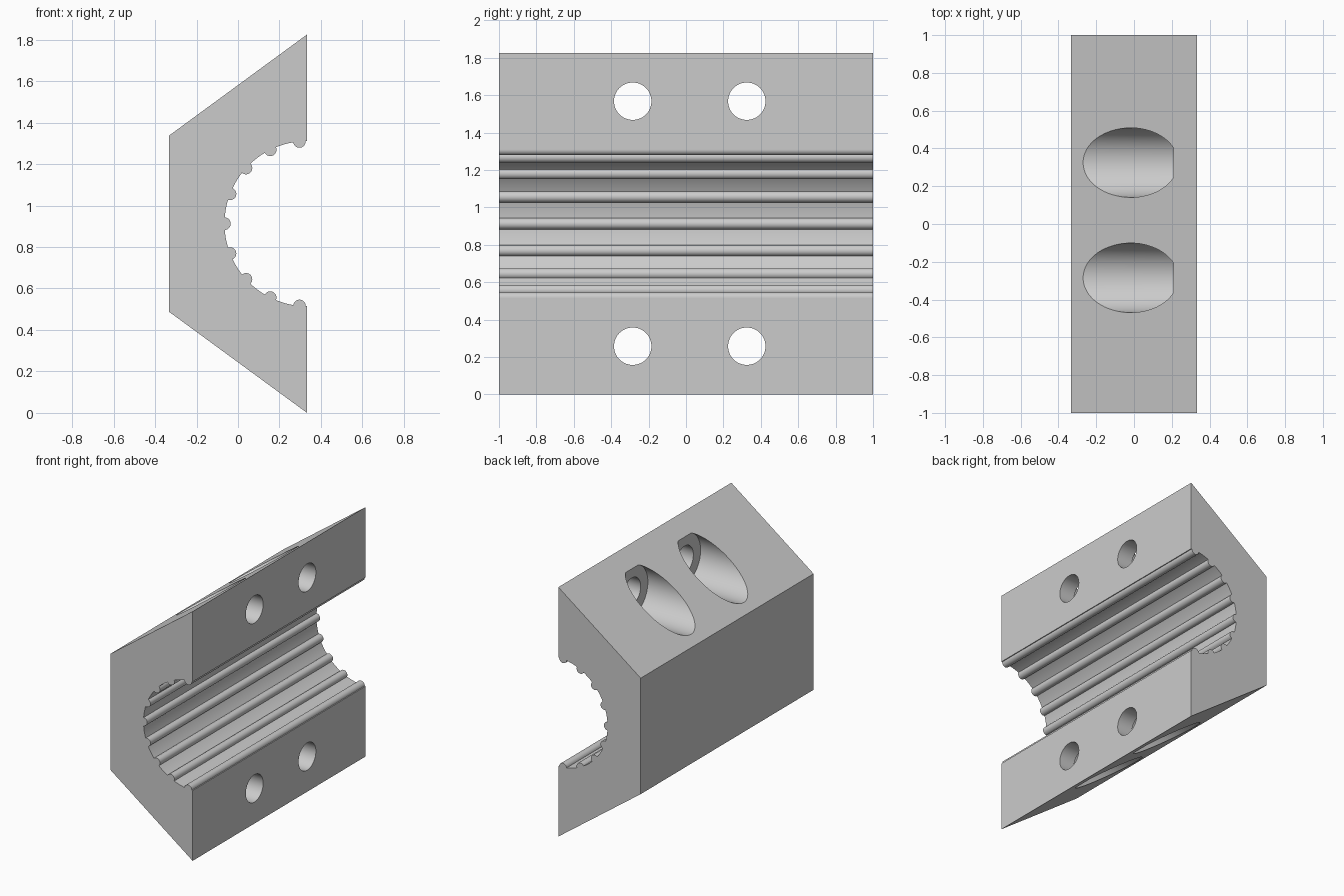
import bpy
import bmesh
from math import radians, degrees, asin, cos, sin, pi
from mathutils import Matrix, Vector

if "Cube" in bpy.data.objects:
    bpy.data.objects.remove(bpy.data.objects["Cube"])

HALF_X, HALF_Y, MID_Z = 0.333, 1.0, 0.9125
BORE_R, RIB_R = 0.398, 0.03
RIB_STEP = 360 / 17

grey = bpy.data.materials.new("plain grey")
grey.use_nodes = True
COLOUR = (0.6, 0.6, 0.6, 1)
grey.diffuse_color = COLOUR
grey.node_tree.nodes["Principled BSDF"].inputs["Base Color"].default_value = COLOUR


def add_object(name, bm):
    bmesh.ops.recalc_face_normals(bm, faces=bm.faces[:])
    mesh = bpy.data.meshes.new(name)
    bm.to_mesh(mesh)
    bm.free()
    mesh.materials.append(grey)
    obj = bpy.data.objects.new(name, mesh)
    bpy.context.collection.objects.link(obj)
    return obj


def polar(radius, angle):
    return Vector((radius * cos(radians(angle)), radius * sin(radians(angle))))


def bore_profile():
    """Half-round bore with small round ribs standing on its wall."""
    centre = Vector((HALF_X, MID_Z))
    half = degrees(2 * asin(RIB_R / (2 * BORE_R)))
    sweep = 90 - half / 2
    points, start = [], 90
    for i in range(-4, 5):
        rib = 180 + i * RIB_STEP
        end = rib - half
        points += [centre + polar(BORE_R, start + (end - start) * k / 6) for k in range(6)]
        for k in range(16):
            turn = sweep * (1 - 2 * k / 16)
            points.append(centre + polar(BORE_R, rib) + polar(RIB_R, rib + 180 + turn))
        start = rib + half
    points += [centre + polar(BORE_R, start + (270 - start) * k / 6) for k in range(7)]
    return points


# Clamp block: tapered outline with the ribbed bore, extruded along y
outline = [Vector(p) for p in ((HALF_X, 0), (-HALF_X, 0.488),
                               (-HALF_X, 2 * MID_Z - 0.488), (HALF_X, 2 * MID_Z))]
outline += bore_profile()
bm = bmesh.new()
face = bm.faces.new([bm.verts.new((p.x, -HALF_Y, p.y)) for p in outline])
extruded = bmesh.ops.extrude_face_region(bm, geom=[face])
bmesh.ops.translate(bm, vec=(0, 2 * HALF_Y, 0),
                    verts=[v for v in extruded["geom"] if isinstance(v, bmesh.types.BMVert)])
block = add_object("clamp_block", bm)


def cut_cylinder(name, radius, x0, x1, y, z):
    bm = bmesh.new()
    place = Matrix.Translation(((x0 + x1) / 2, y, z)) @ Matrix.Rotation(pi / 2, 4, "Y")
    bmesh.ops.create_cone(bm, cap_ends=True, segments=64, radius1=radius, radius2=radius,
                          depth=x1 - x0, matrix=place)
    cutter = add_object(name, bm)
    cutter.hide_render = True
    mod = block.modifiers.new(name, "BOOLEAN")
    mod.operation = "DIFFERENCE"
    mod.solver = "EXACT"
    mod.object = cutter
    return cutter


# Bolt holes with wide counterbores opening on the sloped faces
cutters = []
for y in (-0.285, 0.325):
    for side in (-1, 1):
        z = MID_Z + side * 0.655
        cutters.append(cut_cylinder("counterbore_cutter", 0.184, -0.6, 0.21, y, z))
        cutters.append(cut_cylinder("bolt_hole_cutter", 0.1, -0.5, 0.6, y, z))

bpy.context.view_layer.objects.active = block
block.select_set(True)
for mod in list(block.modifiers):
    bpy.ops.object.modifier_apply(modifier=mod.name)
for cutter in cutters:
    bpy.data.objects.remove(cutter)

for obj in bpy.context.selected_objects:
    obj.select_set(obj == block)
bpy.ops.object.shade_smooth_by_angle(angle=radians(30))
